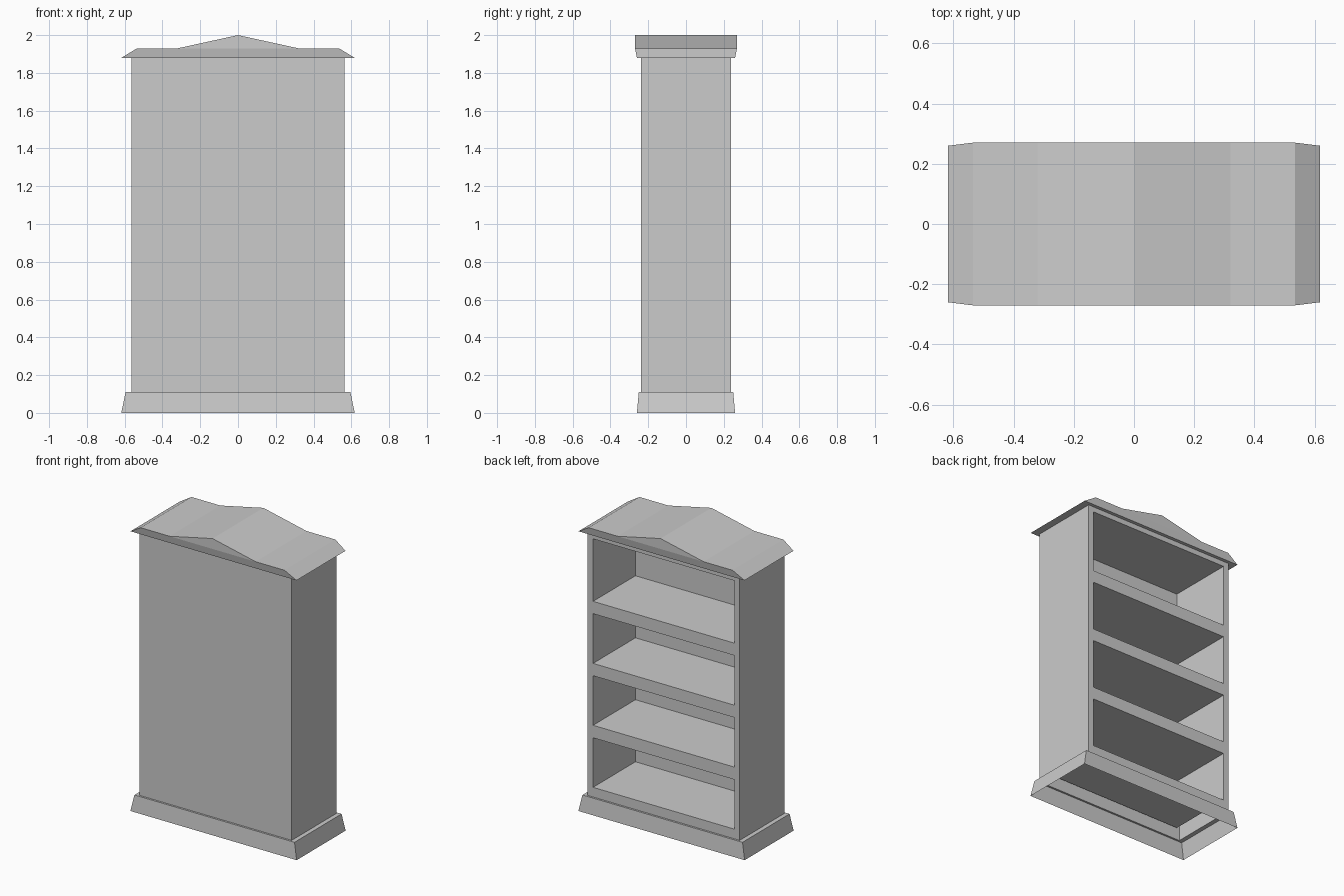
import bpy, bmesh

if "Cube" in bpy.data.objects:
    bpy.data.objects.remove(bpy.data.objects["Cube"])

BX, BY = 0.565, 0.237          # body half width and half depth
Z0, Z1 = 0.11, 1.88            # body bottom and top


def finish(bm, name):
    bmesh.ops.remove_doubles(bm, verts=bm.verts, dist=1e-5)
    bmesh.ops.recalc_face_normals(bm, faces=bm.faces)
    mesh = bpy.data.meshes.new(name)
    bm.to_mesh(mesh)
    bm.free()
    obj = bpy.data.objects.new(name, mesh)
    bpy.context.collection.objects.link(obj)
    return obj


def ring(bm, x, y, z):
    return [bm.verts.new((sx * x, sy * y, z))
            for sx, sy in ((-1, -1), (1, -1), (1, 1), (-1, 1))]


def band(bm, a, b, skip=()):
    for i in range(4):
        if i not in skip:
            j = (i + 1) % 4
            bm.faces.new((a[i], a[j], b[j], b[i]))


# Body shell: sides and closed front panel, back side holds the shelf openings
bm = bmesh.new()
low, high = ring(bm, BX, BY, Z0), ring(bm, BX, BY, Z1)
band(bm, low, high, skip=(2,))
bm.faces.new(high)

# Back frame grid; every second row of the middle column is a compartment
xs = [-BX, -0.525, 0.525, BX]
zs = [Z0, 0.175, 0.508, 0.592, 0.925, 1.008, 1.342, 1.425, 1.845, Z1]
grid = [[bm.verts.new((x, BY, z)) for x in xs] for z in zs]
openings = []
for r in range(len(zs) - 1):
    for c in range(3):
        f = bm.faces.new((grid[r][c + 1], grid[r][c],
                          grid[r + 1][c], grid[r + 1][c + 1]))
        if c == 1 and r % 2 == 1:
            openings.append(f)
inner = bmesh.ops.extrude_discrete_faces(bm, faces=openings)["faces"]
bmesh.ops.translate(bm, vec=(0, -0.45, 0),
                    verts=list({v for f in inner for v in f.verts}))
finish(bm, "bookcase_body")

# Flared plinth, open underneath, with a ledge meeting the body
bm = bmesh.new()
rings = [ring(bm, 0.618, 0.26, 0), ring(bm, 0.595, 0.25, Z0), ring(bm, BX, BY, Z0)]
for a, b in zip(rings, rings[1:]):
    band(bm, a, b)
finish(bm, "plinth")

# Cornice: sloped eaves topped by a low gable
bm = bmesh.new()
eave = ring(bm, 0.617, 0.26, Z1)
bm.faces.new(eave)
top = ring(bm, 0.535, 0.27, 1.93)
band(bm, eave, top)
profile = [(-0.535, 1.93), (-0.32, 1.93), (0, 2.0), (0.32, 1.93), (0.535, 1.93)]
front, back = [[bm.verts.new((x, y, z)) for x, z in profile] for y in (-0.27, 0.27)]
for i in range(4):
    bm.faces.new((front[i], front[i + 1], back[i + 1], back[i]))
for row in (front, back):
    bm.faces.new(row[1:4])
finish(bm, "cornice")
